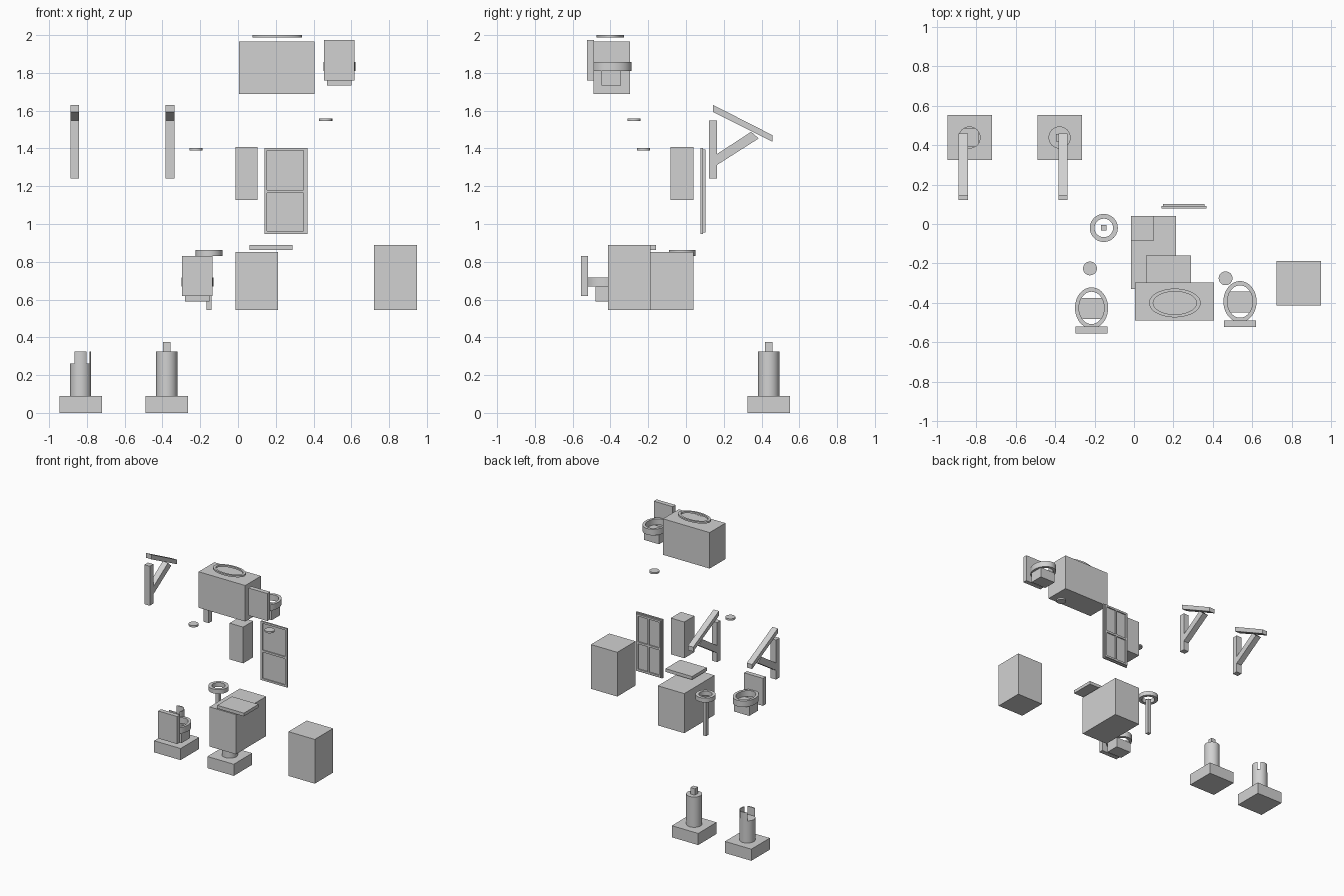
import bpy, bmesh, math
from mathutils import Vector

if "Cube" in bpy.data.objects:
    bpy.data.objects.remove(bpy.data.objects["Cube"], do_unlink=True)

grey = bpy.data.materials.new("light_grey")
grey.use_nodes = True
COLOUR = (0.64, 0.64, 0.64, 1)
grey.diffuse_color = COLOUR
grey.node_tree.nodes["Principled BSDF"].inputs["Base Color"].default_value = COLOUR


def finish(name, bm, smooth=False):
    bmesh.ops.recalc_face_normals(bm, faces=bm.faces)
    mesh = bpy.data.meshes.new(name)
    bm.to_mesh(mesh)
    bm.free()
    mesh.materials.append(grey)
    ob = bpy.data.objects.new(name, mesh)
    bpy.context.collection.objects.link(ob)
    if smooth:
        bpy.ops.object.select_all(action='DESELECT')
        ob.select_set(True)
        bpy.context.view_layer.objects.active = ob
        bpy.ops.object.shade_smooth_by_angle(angle=math.radians(30))


def add_box(bm, x, y, z):
    verts = bmesh.ops.create_cube(bm, size=1)["verts"]
    for v in verts:
        v.co = Vector([(r[0] + r[1]) / 2 + c * (r[1] - r[0]) for r, c in zip((x, y, z), v.co)])


def box(name, *ranges):
    bm = bmesh.new()
    add_box(bm, *ranges)
    finish(name, bm)


def add_cylinder(bm, x, y, r, z0, z1):
    verts = bmesh.ops.create_cone(bm, cap_ends=True, segments=32, radius1=r,
                                  radius2=r, depth=z1 - z0)["verts"]
    bmesh.ops.translate(bm, verts=verts, vec=(x, y, (z0 + z1) / 2))


def cylinder(name, *dims):
    bm = bmesh.new()
    add_cylinder(bm, *dims)
    finish(name, bm, True)


def ring(name, x, y, outer, inner, z0, z1, n=40):
    """Flat elliptical ring with a rectangular section."""
    bm = bmesh.new()
    loops = []
    for (rx, ry), z in ((outer, z0), (outer, z1), (inner, z1), (inner, z0)):
        loops.append([bm.verts.new((x + rx * math.cos(math.tau * i / n),
                                    y + ry * math.sin(math.tau * i / n), z)) for i in range(n)])
    for k in range(4):
        a, b = loops[k], loops[(k + 1) % 4]
        for i in range(n):
            j = (i + 1) % n
            bm.faces.new((a[i], a[j], b[j], b[i]))
    finish(name, bm, True)


def side_prism(name, profile, x0, x1):
    """Extrude a y-z outline across x."""
    bm = bmesh.new()
    face = bm.faces.new([bm.verts.new((x0, y, z)) for y, z in profile])
    new = bmesh.ops.extrude_face_region(bm, geom=[face])["geom"]
    bmesh.ops.translate(bm, vec=(x1 - x0, 0, 0),
                        verts=[v for v in new if isinstance(v, bmesh.types.BMVert)])
    finish(name, bm)


# Wash basin with a floating oval rim
box("basin_block", (0.005, 0.405), (-0.49, -0.297), (1.687, 1.966))
ring("basin_rim", 0.207, -0.4, (0.131, 0.073), (0.11, 0.058), 1.987, 2.0)

# Toilets: tank, seat ring and base, placed from one reference
for side, x, y, z in (("upper", 0.537, -0.393, 1.733), ("lower", -0.215, -0.425, 0.591)):
    box(side + "_toilet_tank", (x - 0.081, x + 0.081), (y - 0.13, y - 0.095), (z + 0.027, z + 0.24))
    box(side + "_toilet_base", (x - 0.065, x + 0.065), (y - 0.055, y + 0.05), (z, z + 0.08))
    ring(side + "_toilet_seat", x, y, (0.084, 0.104), (0.064, 0.082), z + 0.078, z + 0.125)

# Ring stand
ring("stand_ring", -0.153, -0.02, (0.071, 0.071), (0.047, 0.047), 0.83, 0.863)
box("stand_post", (-0.168, -0.14), (-0.034, -0.006), (0.545, 0.83))

# Cabinets and loose top panel
box("large_cabinet", (-0.014, 0.213), (-0.33, 0.041), (0.545, 0.852))
box("cabinet_top", (0.06, 0.288), (-0.34, -0.16), (0.863, 0.888))
box("side_cabinet", (0.721, 0.947), (-0.412, -0.188), (0.545, 0.888))
box("wall_cabinet", (-0.014, 0.102), (-0.083, 0.041), (1.126, 1.407))

# Window: outer frame, rear sash with centre bar, thin pane
bm = bmesh.new()
front, rear = (0.078, 0.09), (0.09, 0.102)
for xr in ((0.14, 0.154), (0.347, 0.367)):
    add_box(bm, xr, front, (0.947, 1.403))
for zr in ((0.947, 0.962), (1.165, 1.181), (1.388, 1.403)):
    add_box(bm, (0.154, 0.347), front, zr)
finish("window_frame", bm)
bm = bmesh.new()
for xr in ((0.147, 0.162), (0.246, 0.258), (0.342, 0.357)):
    add_box(bm, xr, rear, (0.955, 1.395))
for zr in ((0.955, 0.97), (1.165, 1.181), (1.38, 1.395)):
    add_box(bm, (0.147, 0.357), rear, zr)
finish("window_sash", bm)
box("window_pane", (0.147, 0.357), (0.086, 0.093), (0.955, 1.395))

# Small discs
cylinder("upper_disc", 0.464, -0.275, 0.035, 1.545, 1.558)
cylinder("lower_disc", -0.223, -0.225, 0.035, 1.388, 1.402)

# Wall brackets: post, sloping arm with upright ends, brace
POST = ((0.122, 1.242), (0.165, 1.242), (0.165, 1.548), (0.122, 1.548))
ARM = ((0.144, 1.593), (0.458, 1.435), (0.458, 1.47), (0.144, 1.63))
BRACE = ((0.165, 1.313), (0.385, 1.453), (0.345, 1.488), (0.165, 1.371))
for name, x in (("right_bracket", -0.865), ("left_bracket", -0.36)):
    for part, outline in (("post", POST), ("arm", ARM), ("brace", BRACE)):
        side_prism(name + "_" + part, outline, x - 0.023, x + 0.023)

# Pedestals: square foot and round column
Y, R = 0.438, 0.056
for name, x, top in (("socket", -0.833, 0.262), ("tenon", -0.377, 0.325)):
    box(name + "_pedestal_foot", (x - 0.113, x + 0.113), (Y - 0.113, Y + 0.113), (0, 0.09))
    cylinder(name + "_pedestal_column", x, Y, R, 0.09, top)
box("pedestal_tenon", (-0.396, -0.358), (Y - 0.019, Y + 0.019), (0.325, 0.375))

# Thin slivers left standing around the open slot of the socket column
for name, direction in (("left", (1, 0, 0)), ("front", (0, -1, 0)), ("back", (0, 1, 0))):
    bm = bmesh.new()
    add_cylinder(bm, -0.833, Y, R, 0.262, 0.325)
    bmesh.ops.bisect_plane(bm, geom=bm.verts[:] + bm.edges[:] + bm.faces[:],
                           plane_co=Vector((-0.833, Y, 0)) + Vector(direction) * 0.046,
                           plane_no=direction, clear_inner=True)
    bmesh.ops.holes_fill(bm, edges=[e for e in bm.edges if e.is_boundary])
    finish("socket_" + name + "_sliver", bm, True)
